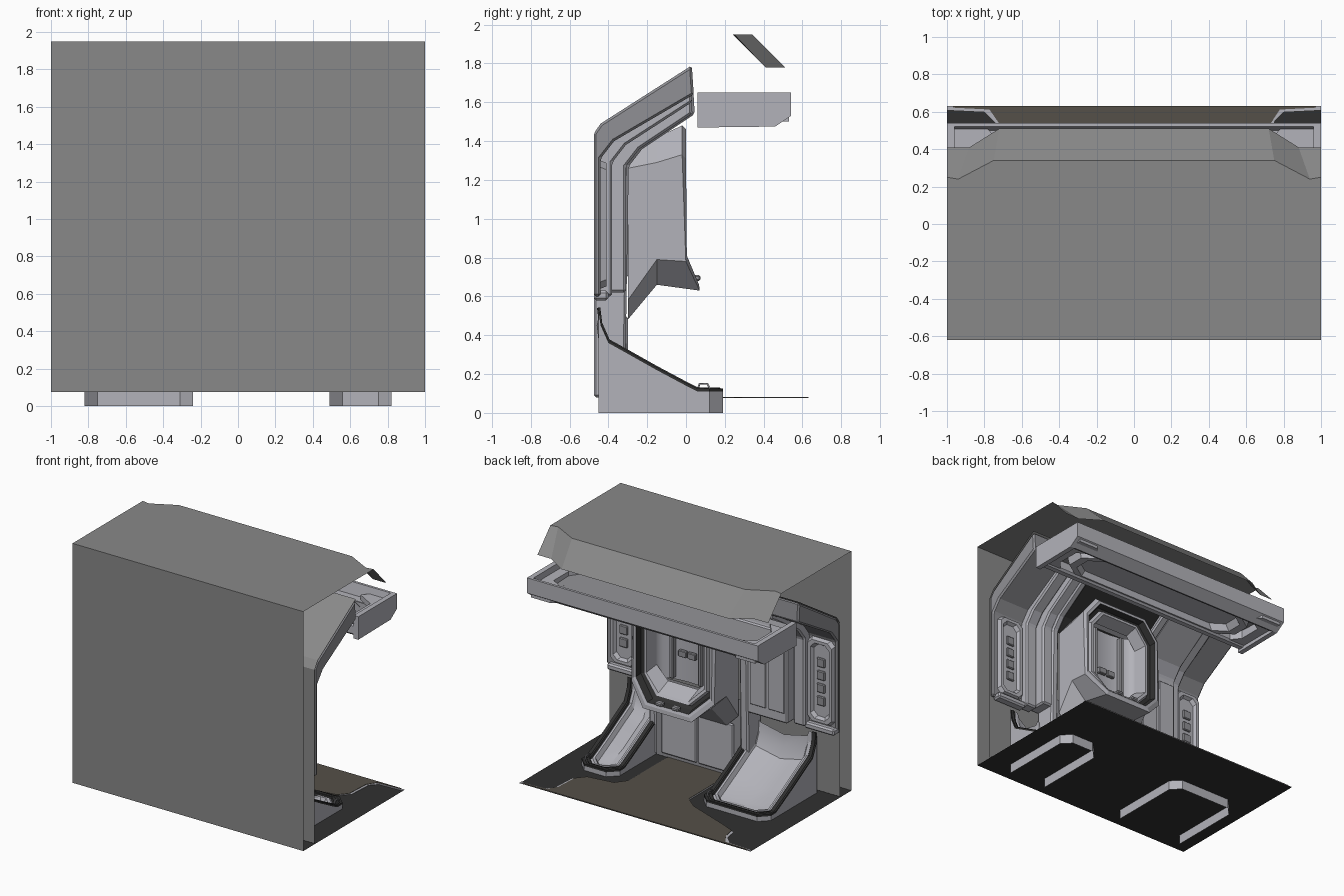
import bpy, bmesh, math
from mathutils import Vector

if "Cube" in bpy.data.objects:
    bpy.data.objects.remove(bpy.data.objects["Cube"])


def mat(name, c):
    m = bpy.data.materials.new(name)
    m.diffuse_color = (*c, 1)
    m.use_nodes = True
    m.node_tree.nodes["Principled BSDF"].inputs["Base Color"].default_value = m.diffuse_color
    return m


SHELL = mat("shell_grey", (0.25, 0.25, 0.25))
LIGHT = mat("light_panel", (0.45, 0.45, 0.49))
MID = mat("mid_panel", (0.28, 0.28, 0.30))
DARK = mat("dark_trim", (0.03, 0.03, 0.03))
BROWN = mat("brown_floor", (0.09, 0.08, 0.065))


def finish(name, bm, m, bevel=0, smooth=False):
    bmesh.ops.recalc_face_normals(bm, faces=bm.faces)
    me = bpy.data.meshes.new(name)
    bm.to_mesh(me)
    bm.free()
    ob = bpy.data.objects.new(name, me)
    bpy.context.collection.objects.link(ob)
    me.materials.append(m)
    if bevel:
        b = ob.modifiers.new("bevel", 'BEVEL')
        b.width, b.segments = bevel, 1
    if smooth:
        bpy.context.view_layer.objects.active = ob
        ob.select_set(True)
        bpy.ops.object.shade_smooth_by_angle(angle=math.radians(35))
        ob.select_set(False)
    return ob


def loft(name, loops, m, closed=True, cap0=False, cap1=False, bevel=0, smooth=False):
    """Skin a sequence of point loops."""
    bm = bmesh.new()
    rows = [[bm.verts.new(p) for p in lp] for lp in loops]
    n = len(rows[0])
    for a, b in zip(rows, rows[1:]):
        for i in range(n if closed else n - 1):
            j = (i + 1) % n
            bm.faces.new((a[i], a[j], b[j], b[i]))
    if cap0:
        bm.faces.new(rows[0])
    if cap1:
        bm.faces.new(rows[-1])
    return finish(name, bm, m, bevel, smooth)


def prism(name, yz, x0, x1, m, bevel=0):
    return loft(name, [[(x, y, z) for y, z in yz] for x in (x0, x1)], m, True, True, True, bevel)


def sheet(name, yz, x0, x1, m):
    return loft(name, [[(x, y, z) for y, z in yz] for x in (x0, x1)], m, False)


def slab(name, xy, z0, z1, m):
    return loft(name, [[(x, y, z) for x, y in xy] for z in (z0, z1)], m, True, True, True)


def box(name, x0, x1, y0, y1, z0, z1, m, bevel=0.0):
    return prism(name, [(y0, z0), (y1, z0), (y1, z1), (y0, z1)], x0, x1, m, bevel)


def tube(name, pts, r, m):
    c = bpy.data.curves.new(name, 'CURVE')
    c.dimensions, c.bevel_depth, c.bevel_resolution = '3D', r, 1
    s = c.splines.new('POLY')
    s.points.add(len(pts) - 1)
    for p, q in zip(s.points, pts):
        p.co = (*q, 1)
    c.materials.append(m)
    ob = bpy.data.objects.new(name, c)
    bpy.context.collection.objects.link(ob)
    return ob


# Outer shell: flat wall, roof with a sloping lip clipped at the corners
sheet("outer_wall", [(-.62, .075), (-.62, 1.95)], -1, 1, SHELL)
lip_top = [(-1, .25), (-.94, .24), (-.75, .34), (.75, .34), (.94, .24), (1, .25)]
lip_low = [(-1, .41), (-.88, .41), (-.72, .51), (.72, .51), (.88, .41), (1, .41)]
loft("roof", [[(x, -.62, 1.95) for x, y in lip_top],
              [(x, y, 1.95) for x, y in lip_top],
              [(x, y, 1.78) for x, y in lip_low]], SHELL, False)

# Floor plate and raised walkway with a pale rim
sheet("floor_plate", [(-.62, .075), (.63, .075)], -1, 1, DARK)
walk = [(-.15, -.31), (.39, -.31), (.39, .17), (.46, .26), (.68, .29), (.74, .36), (.75, .55), (.80, .60),
        (1, .61), (1, .63), (-1, .63), (-1, .61), (-.80, .60), (-.74, .54), (-.72, .44), (-.60, .39),
        (-.25, .26), (-.15, .18)]
slab("walkway_rim", walk, .077, .080, LIGHT)
slab("walkway", [(.115 + (x - .115) * .97, y + (.012 if y > .58 else -.012) if y < .62 else y)
                 for x, y in walk], .077, .083, BROWN)

# Inner wall that bends into the sloping ceiling
wall = [(-.48, .08), (-.48, 1.44), (-.44, 1.50), (.03, 1.80)]
sheet("inner_wall", wall, -1, 1, SHELL)


def layered(name, path, x0, x1, m, bevel=.012):
    """Solid layer between an inner path and the bent wall."""
    back = [(.03, 1.79), (-.44, 1.49), (-.475, 1.44), (-.475, path[0][1])]
    prism(name, path + back, x0, x1, m, bevel)


rib = [(-.44, .60), (-.44, 1.31), (-.37, 1.40), (.04, 1.64)]
column = [(-.31, .62), (-.31, 1.27), (-.24, 1.36), (.03, 1.54)]
step = [(-.38, .60), (-.38, 1.29), (-.31, 1.38), (.03, 1.60)]
layered("side_rib_left", rib, -1, -.72, MID)
layered("side_rib_right", rib, .68, 1, MID)
layered("step_rib_left", step, -.76, -.66, LIGHT)
layered("step_rib_right", step, .62, .72, LIGHT)
layered("column_left", column, -.66, -.31, LIGHT)
layered("column_right", column, .53, .62, LIGHT)
post = [(y + .015, z) for y, z in [(-.33, .08)] + column[1:]]
for side, x0, x1 in (("left", -.32, -.25), ("right", .48, .54)):
    layered("door_post_" + side, post, x0, x1, LIGHT)
sheet("sloped_ceiling", [(-.31, 1.27), (-.24, 1.38), (.03, 1.57)], -.25, .48, DARK)

# Framed panels and slots on the side ribs
for side, xc in (("left", -.87), ("right", .84)):
    loops = []
    for d, y in ((0, -.44), (.012, -.41), (.035, -.41), (.05, -.435)):
        w, z0, z1, c = .115 - d, .64 + d, 1.30 - d, .035
        loops.append([(xc + a, y, z) for a, z in (
            (-w + c, z0), (w - c, z0), (w, z0 + c), (w, z1 - c),
            (w - c, z1), (-w + c, z1), (-w, z1 - c), (-w, z0 + c))])
    loft("side_panel_" + side, loops, LIGHT, cap1=True)
    for i in range(4):
        box(f"slot_{side}_{i}", xc - .035, xc + .035, -.44, -.42, .78 + i * .1, .85 + i * .1, MID, .006)
    box("panel_foot_" + side, xc - .13, xc + .13, -.475, -.40, .58, .63, LIGHT, .012)
for i in range(2):
    box(f"column_plate_{i}", -.64 + i * .16, -.50 + i * .16, -.31, -.30, .70, 1.22, LIGHT, .006)

# Lower cupboard doors under the window bay
sheet("lower_back_panel", [(-.32, .08), (-.32, .70)], -.25, .48, MID)
for i in range(2):
    box(f"lower_door_{i}", -.20 + i * .32, .11 + i * .32, -.32, -.30, .11, .50, LIGHT, .01)


# Window bay: lofted octagonal frame whose lower lip leans outward
def bay(y, hw, z0, z1, c, lean):
    pts = []
    for a, z in ((-hw + c, z0), (hw - c, z0), (hw, z0 + c), (hw, z1 - c),
                 (hw - c * .8, z1), (-hw + c * .8, z1), (-hw, z1 - c), (-hw, z0 + c)):
        k = max(0, (.82 - z) / .19)
        pts.append((.115 + a, y + lean * k, z))
    return pts


loft("window_bay_shell", [bay(-.30, .36, .48, 1.36, .10, 0), bay(-.15, .36, .66, 1.42, .13, 0),
                          bay(-.02, .36, .63, 1.48, .15, .09), bay(0, .34, .66, 1.46, .15, .08),
                          bay(0, .32, .68, 1.44, .14, .08)], LIGHT)
loft("window_gasket", [bay(0, .32, .68, 1.44, .14, .08), bay(-.05, .31, .69, 1.43, .14, .08),
                       bay(-.06, .28, .71, 1.41, .13, .07)], DARK)
loft("window_inner_frame", [bay(-.06, .28, .71, 1.41, .13, .07), bay(-.03, .27, .72, 1.40, .13, .07),
                            bay(-.03, .25, .74, 1.38, .12, .05), bay(-.13, .23, .79, 1.35, .10, 0)], LIGHT)
arc = [(.115 + .23 * math.sin(t), -.21 + .08 * (1 - math.cos(t))) for t in
       [math.radians(-90 + 15 * i) for i in range(13)]]
loft("window_curved_back", [[(x, y, z) for x, y in arc] for z in (.78, 1.0, 1.36)], LIGHT, False, smooth=True)
for i, x in enumerate((-.03, .22)):
    box(f"window_mullion_{i}", x, x + .035, -.20, -.15, .80, 1.34, MID, .008)
for i in range(2):
    box(f"window_plaque_{i}", .04 + i * .08, .11 + i * .08, -.20, -.17, .98, 1.03, MID, .005)
    box(f"sill_latch_{i}", .02 + i * .14, .08 + i * .14, .03, .075, .68, .71, MID, .008)

# Two sloping chutes set in the floor, each with skirt, dark rim and pan
slope = [(-.45, .53), (-.44, .45), (-.40, .36), (-.31, .31), (-.15, .22), (0, .14), (.06, .11), (.12, .11)]


def chute(name, x0, x1):
    outline = [(x0, y, z) for y, z in slope] + [(x0 + .07, .19, .11), (x1 - .07, .19, .11)]
    outline += [(x1, y, z) for y, z in reversed(slope)]
    cx = (x0 + x1) / 2

    def inset(d, dz):
        return [(p[0] - math.copysign(min(d, abs(p[0] - cx)), p[0] - cx),
                 p[1] - (d if p[1] > .1 else 0), p[2] + dz) for p in outline]

    loft(name + "_skirt", [[(x, y, 0) for x, y, z in outline], outline], LIGHT, False)
    loft(name + "_rim", [inset(0, 0), inset(0, .015), inset(.04, .015), inset(.045, 0)], DARK, False)
    loft(name + "_inner_rim", [inset(.045, 0), inset(.055, .012), inset(.07, .01), inset(.085, -.03)], LIGHT, False)
    edge = inset(.085, -.03)
    n = len(slope)
    rows = [[edge[i], (cx, edge[i][1] - .01, max(.08, edge[i][2] - .05)), edge[-1 - i]] for i in range(n + 1)]
    loft(name + "_pan", rows, LIGHT, False, smooth=True)
    tube(name + "_rail", inset(.02, .012), .010, DARK)
    h = x1 - .03
    tube(name + "_handle", [(h, .06, .12), (h, .07, .15), (h, .11, .15), (h, .125, .12)], .006, MID)


chute("chute_right", .49, .82)
chute("chute_left", -.82, -.24)

# Overhead tray: bevelled front bar, end blocks, clipped corners and recessed plate
bar = [(.43, 1.49), (.46, 1.475), (.54, 1.53), (.54, 1.65), (.52, 1.65), (.50, 1.56), (.43, 1.56)]
prism("overhead_front_bar", bar, -1, 1, LIGHT)
box("overhead_rear_bar", -1, 1, .06, .13, 1.49, 1.58, LIGHT, .015)
side_yz = [(.06, 1.47), (.46, 1.475), (.54, 1.53), (.54, 1.65), (.06, 1.65)]
for side, s in (("left", -1), ("right", 1)):
    prism("overhead_end_" + side, side_yz, s, s * .96, LIGHT)
    slab("overhead_corner_" + side, [(s * .97, .10), (s * .80, .10), (s * .88, .20), (s * .88, .38),
                                     (s * .74, .46), (s * .80, .53), (s * .97, .53)], 1.50, 1.60, LIGHT)
sheet("overhead_plate", [(.03, 1.60), (.12, 1.57), (.44, 1.555)], -.97, .97, MID)
loft("overhead_light_frame", [[(x * k, .28 + y * k, z) for x, y in (
    (-.70, -.15), (.70, -.15), (.82, -.07), (.82, .07), (.70, .15), (-.70, .15), (-.82, .07), (-.82, -.07))]
    for k, z in ((1, 1.56), (.98, 1.50), (.90, 1.50), (.86, 1.55))], LIGHT, cap1=True)
